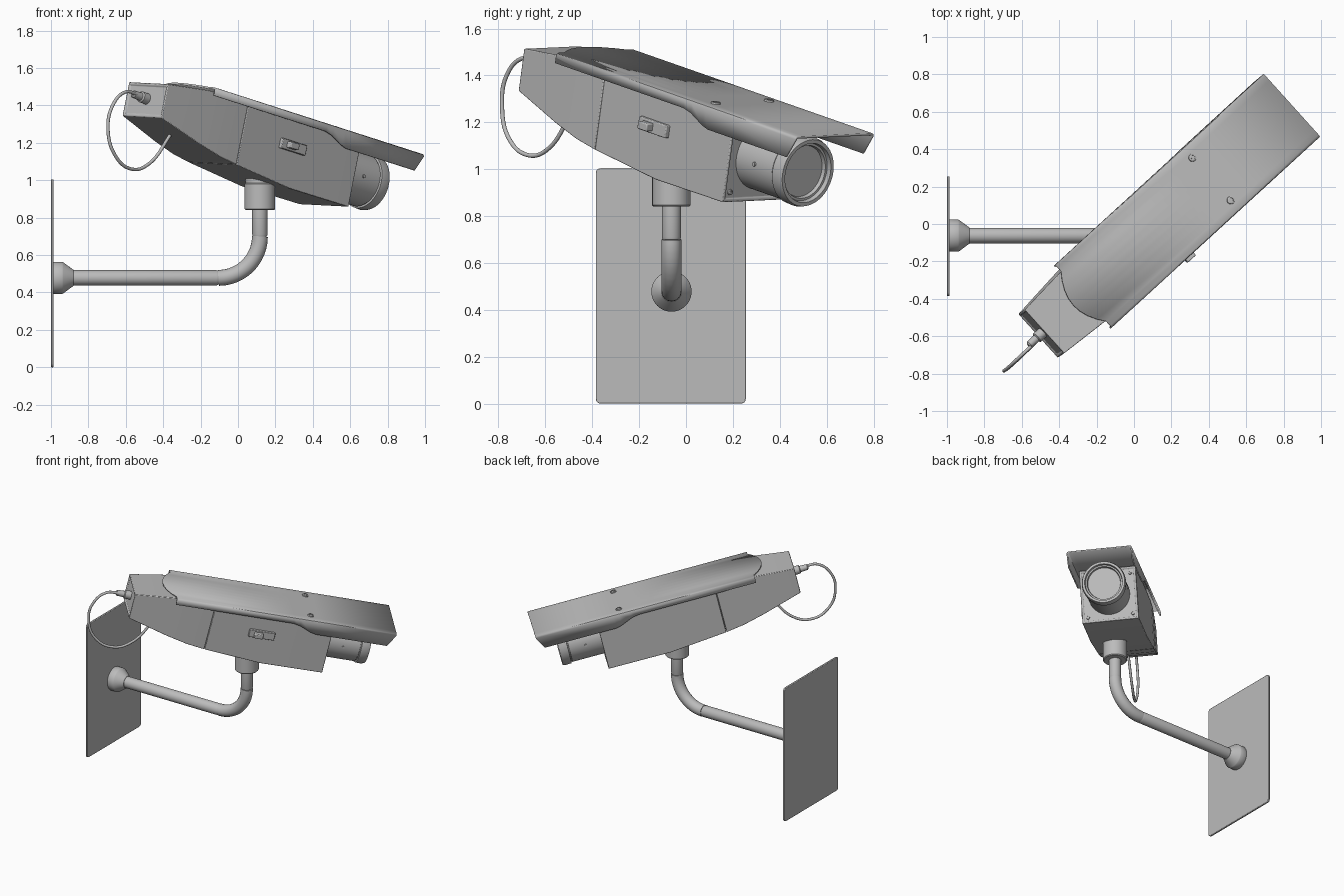
import bpy, bmesh, math
from mathutils import Matrix, Vector

if "Cube" in bpy.data.objects:
    bpy.data.objects.remove(bpy.data.objects["Cube"])

GREY = (0.5, 0.5, 0.5, 1)
mat = bpy.data.materials.new("painted_grey")
mat.use_nodes = True
mat.diffuse_color = GREY
mat.node_tree.nodes["Principled BSDF"].inputs["Base Color"].default_value = GREY

# Housing frame: x forward, y left, z up, origin at the middle of the visor's front edge
HEAD = (Matrix.Translation((0.845, 0.635, 1.147)) @ Matrix.Rotation(math.radians(42.5), 4, 'Z')
        @ Matrix.Rotation(math.radians(13.3), 4, 'Y') @ Matrix.Rotation(math.radians(2), 4, 'X'))
WORLD = Matrix.Identity(4)


def finish(name, bm, matrix=WORLD, bevel=0, smooth=True):
    bmesh.ops.recalc_face_normals(bm, faces=bm.faces)
    mesh = bpy.data.meshes.new(name)
    bm.to_mesh(mesh)
    bm.free()
    return add(name, mesh, matrix, bevel, smooth)


def add(name, mesh, matrix=WORLD, bevel=0, smooth=True):
    ob = bpy.data.objects.new(name, mesh)
    bpy.context.scene.collection.objects.link(ob)
    ob.matrix_world = matrix
    mesh.materials.clear()
    mesh.materials.append(mat)
    if bevel:
        mod = ob.modifiers.new("soft_edges", 'BEVEL')
        mod.width, mod.segments, mod.limit_method = bevel, 2, 'ANGLE'
    if smooth:
        bpy.ops.object.select_all(action='DESELECT')
        ob.select_set(True)
        bpy.context.view_layer.objects.active = ob
        bpy.ops.object.shade_smooth_by_angle(angle=math.radians(35))
    return ob


def box(name, centre, size, matrix=WORLD, bevel=0.0):
    bm = bmesh.new()
    bmesh.ops.create_cube(bm, size=1, matrix=Matrix.Translation(centre) @ Matrix.Diagonal((*size, 1)))
    return finish(name, bm, matrix, bevel)


def lathe(name, profile, start, axis, matrix=WORLD, steps=48):
    """Spin (radius, distance) points around an axis through start."""
    turn = Vector(axis).to_track_quat('Z', 'Y').to_matrix().to_4x4()
    bm = bmesh.new()
    verts = [bm.verts.new((r, 0, d)) for r, d in profile]
    edges = [bm.edges.new(pair) for pair in zip(verts, verts[1:])]
    bmesh.ops.spin(bm, geom=verts + edges, cent=(0, 0, 0), axis=(0, 0, 1),
                   angle=math.tau, steps=steps, use_merge=True)
    bmesh.ops.remove_doubles(bm, verts=bm.verts, dist=0.0001)
    return finish(name, bm, matrix @ Matrix.Translation(start) @ turn)


def tube(name, points, radius, handles='AUTO'):
    curve = bpy.data.curves.new(name + "_path", 'CURVE')
    curve.dimensions = '3D'
    curve.bevel_depth, curve.bevel_resolution = radius, 6
    curve.use_fill_caps = True
    spline = curve.splines.new('BEZIER')
    spline.bezier_points.add(len(points) - 1)
    for bp, co in zip(spline.bezier_points, points):
        bp.co = co
        bp.handle_left_type = bp.handle_right_type = handles
    helper = bpy.data.objects.new(name + "_path", curve)
    bpy.context.scene.collection.objects.link(helper)
    bpy.context.view_layer.update()
    mesh = bpy.data.meshes.new_from_object(helper.evaluated_get(bpy.context.evaluated_depsgraph_get()))
    bpy.data.objects.remove(helper)
    return add(name, mesh)


def loft(name, stations, inset_end):
    """Skin rectangles given as (x, half width, bottom, top); recess a panel in one end."""
    bm = bmesh.new()
    rings = [[bm.verts.new(p) for p in ((x, -h, b), (x, h, b), (x, h, t), (x, -h, t))]
             for x, h, b, t in stations]
    for a, b in zip(rings, rings[1:]):
        for i in range(4):
            j = (i + 1) % 4
            bm.faces.new((a[i], a[j], b[j], b[i]))
    ends = [bm.faces.new(rings[0]), bm.faces.new(rings[-1])]
    bmesh.ops.recalc_face_normals(bm, faces=bm.faces)
    bmesh.ops.inset_region(bm, faces=[ends[inset_end]], thickness=0.018)
    bmesh.ops.inset_region(bm, faces=[ends[inset_end]], thickness=0.003, depth=-0.008)
    return finish(name, bm, HEAD, 0.006)


# Housing, split at the seam
loft("housing_front", [(-0.43, 0.195, -0.392, -0.015), (-0.87, 0.195, -0.395, -0.015),
                       (-1.27, 0.192, -0.36, -0.015)], 0)
loft("housing_rear", [(-1.272, 0.192, -0.36, -0.015), (-1.40, 0.188, -0.343, -0.015),
                      (-1.55, 0.178, -0.31, -0.018), (-1.83, 0.157, -0.235, -0.05)], 1)

# Sun visor: bent sheet with a bowed rear edge and stepped side flanges
half = 0.226
across = [half, half, half - 0.004, half - 0.014, 0.18, 0.14, 0.09, 0.045, 0]
columns = [(v, i) for i, v in enumerate(across)]
columns += [(-v, i) for v, i in reversed(columns[:-1])]
bm = bmesh.new()
grid = []
for v, i in columns:
    rear = -1.552 - 0.075 * max(0, 1 - (v / 0.18) ** 2)
    drop = {0: None, 1: -0.014, 2: -0.004}.get(i, 0)
    column = []
    for x, depth in ((rear, 0.045), (-0.72, 0.045), (-0.67, 0.055), (-0.59, 0.09), (-0.55, 0.1), (0, 0.1)):
        if drop is None:
            column.append(bm.verts.new((x if x else -0.045, v, -depth)))
        else:
            column.append(bm.verts.new((x, v, drop)))
    grid.append(column)
for a, b in zip(grid, grid[1:]):
    for j in range(len(a) - 1):
        bm.faces.new((a[j], a[j + 1], b[j + 1], b[j]))
visor = finish("sun_visor", bm, HEAD)
if visor.data.polygons[len(visor.data.polygons) // 2].normal.z < 0:
    visor.data.flip_normals()
solid = visor.modifiers.new("sheet_thickness", 'SOLIDIFY')
solid.thickness, solid.offset = 0.01, -1

# Screws on visor and front panel
SCREW = [(0, 0.007), (0.008, 0.007), (0.008, 0.004), (0.013, 0.004), (0.013, 0.009), (0.02, 0.007), (0.022, -0.004)]
for side in (-1, 1):
    lathe("visor_screw", SCREW, (-0.6, side * 0.153, 0), (0, 0, 1), HEAD, 20)
    for z in (-0.35, -0.06):
        lathe("panel_screw", [(r * 0.6, d) for r, d in SCREW], (-0.438, side * 0.155, z), (1, 0, 0), HEAD, 16)

# Lens barrel with ring groove, rim and recessed glass
lathe("lens_barrel", [(0, 0), (0.143, 0), (0.143, 0.235), (0.139, 0.237), (0.139, 0.242), (0.15, 0.244),
                      (0.152, 0.285), (0.146, 0.305), (0.13, 0.305), (0.126, 0.285), (0.116, 0.285),
                      (0.112, 0.268), (0, 0.268)], (-0.44, 0, -0.2), (1, 0, 0), HEAD, 64)
for side in (-1, 1):
    lathe("lens_screw", [(0, 0.008), (0.009, 0.008), (0.01, -0.01)],
          (-0.32, side * 0.142, -0.2), (0, side, 0), HEAD, 16)

# Side latch
box("latch_plate", (-0.91, -0.2, -0.175), (0.18, 0.03, 0.055), HEAD, 0.004)
box("latch_catch", (-0.935, -0.225, -0.175), (0.06, 0.05, 0.034), HEAD, 0.005)

# Cable plug and looped cable
lathe("cable_plug", [(0, 0), (0.03, 0), (0.03, 0.045), (0.022, 0.05), (0.02, 0.1), (0.012, 0.108), (0, 0.108)],
      (-1.82, 0, -0.135), (-1, 0, 0.03), HEAD, 24)
tube("cable", [(-0.54, -0.645, 1.46), (-0.60, -0.70, 1.472), (-0.67, -0.765, 1.40), (-0.695, -0.785, 1.27),
               (-0.655, -0.755, 1.13), (-0.57, -0.675, 1.06), (-0.48, -0.59, 1.085), (-0.35, -0.48, 1.26)], 0.009)

# Bracket: collar, neck, elbow, arm, flange and wall plate
PX, PY, ARM = 0.117, -0.062, 0.478
lathe("collar", [(0, 0), (0.076, 0), (0.082, 0.006), (0.082, 0.14), (0.076, 0.146), (0.076, 0.2), (0, 0.2)],
      (PX, PY, 0.84), (0, 0, 1))
lathe("neck", [(0, 0), (0.038, 0), (0.041, 0.01), (0.041, 0.14), (0, 0.14)], (PX, PY, 0.7), (0, 0, 1))
bend = 0.222
tube("elbow", [(PX - bend + bend * math.sin(a), PY, ARM + bend - bend * math.cos(a))
               for a in (math.pi / 2 * i / 12 for i in range(13))], 0.0425)
lathe("arm", [(0, 0), (0.037, 0), (0.041, 0.01), (0.041, 0.8), (0, 0.8)], (PX - bend, PY, ARM), (-1, 0, 0))
lathe("wall_flange", [(0, 0), (0.084, 0), (0.086, 0.004), (0.086, 0.048), (0.083, 0.054), (0.043, 0.108), (0, 0.108)],
      (-0.988, PY, ARM), (1, 0, 0))
bm = bmesh.new()
bmesh.ops.create_cube(bm, size=1, matrix=Matrix.Translation((-0.993, -0.065, 0.502))
                      @ Matrix.Diagonal((0.014, 0.64, 1.004, 1)))
corners = [e for e in bm.edges if abs(e.verts[0].co.x - e.verts[1].co.x) > 0.01]
bmesh.ops.bevel(bm, geom=corners, offset=0.02, segments=4, profile=0.5, affect='EDGES')
finish("wall_plate", bm, WORLD, 0.003)
